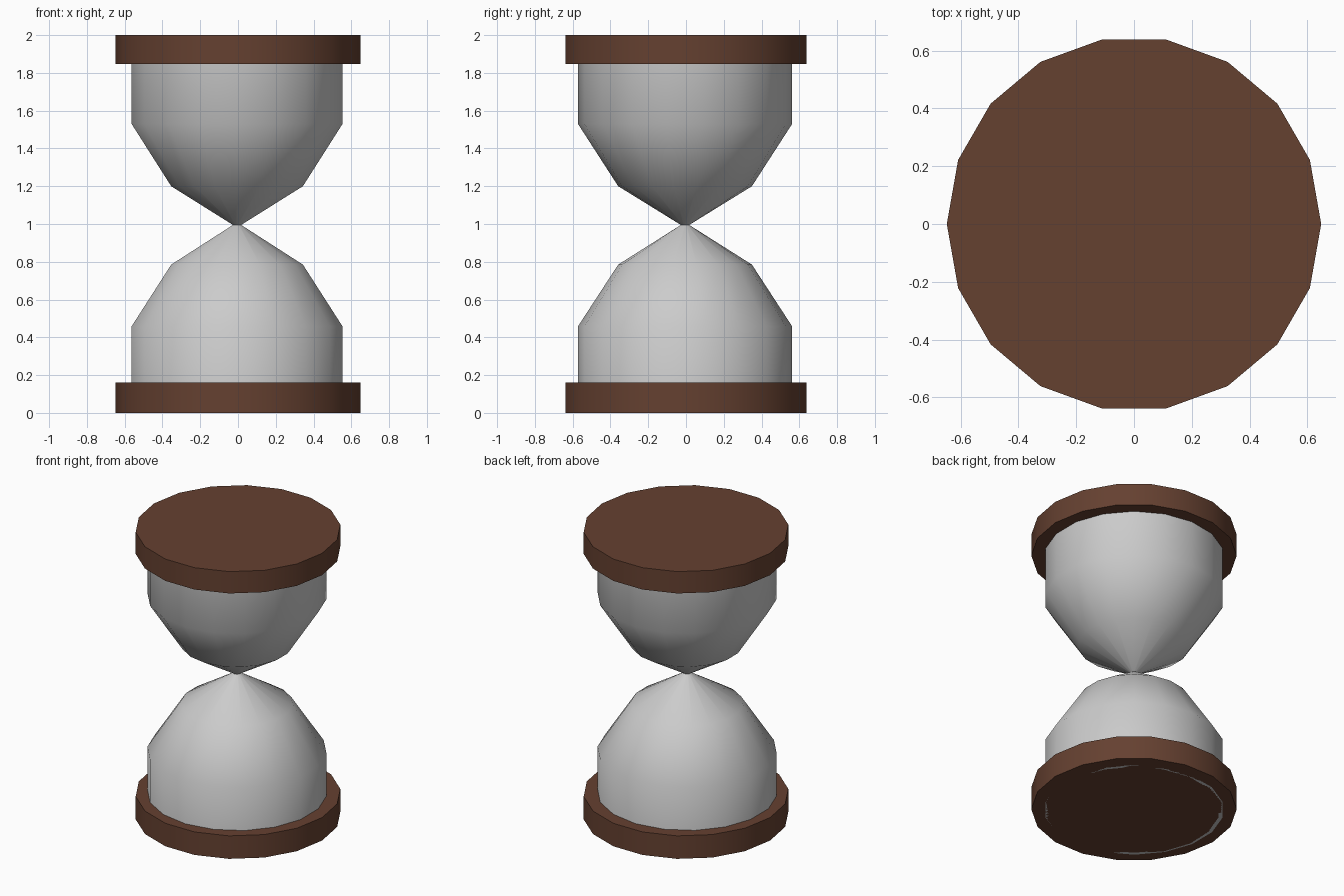
import bpy, bmesh, math

if "Cube" in bpy.data.objects:
    bpy.data.objects.remove(bpy.data.objects["Cube"])

SIDES = 18
wood = bpy.data.materials.new("wood")
wood.diffuse_color = (0.13, 0.052, 0.03, 1)
wood.use_nodes = True
wood.node_tree.nodes["Principled BSDF"].inputs["Base Color"].default_value = wood.diffuse_color


def lathe(name, profile, turn=0.0, center=(0, 0), angle=30, closed=False, material=None):
    """Revolve (radius, z) points around z; radius 0 makes a pole or flat cap."""
    bm = bmesh.new()
    rings = []
    for r, z in profile:
        rings.append([bm.verts.new((center[0] + r * math.cos(turn + math.tau * i / SIDES),
                                    center[1] + r * math.sin(turn + math.tau * i / SIDES), z))
                      for i in range(SIDES)])
    pairs = list(zip(rings, rings[1:]))
    if closed:
        pairs.append((rings[-1], rings[0]))
    else:
        bm.faces.new(rings[0][::-1])
        bm.faces.new(rings[-1])
    for a, b in pairs:
        for i in range(SIDES):
            j = (i + 1) % SIDES
            bm.faces.new((a[i], a[j], b[j], b[i]))
    bmesh.ops.recalc_face_normals(bm, faces=bm.faces)
    mesh = bpy.data.meshes.new(name)
    bm.to_mesh(mesh)
    bm.free()
    obj = bpy.data.objects.new(name, mesh)
    bpy.context.collection.objects.link(obj)
    if material:
        mesh.materials.append(material)
    bpy.ops.object.select_all(action='DESELECT')
    obj.select_set(True)
    bpy.context.view_layer.objects.active = obj
    bpy.ops.object.shade_smooth_by_angle(angle=math.radians(angle))
    return obj


# wooden end discs
for name, z0, z1 in (("bottom_disc", 0.0, 0.16), ("top_disc", 1.848, 2.0)):
    lathe(name, [(0.648, z0), (0.648, z1)], material=wood)

# hourglass bulbs: outer wall up, inner wall back down
outer = [(0.567, 0.0), (0.567, 0.458), (0.354, 0.785), (0.022, 0.995),
         (0.354, 1.2), (0.567, 1.53), (0.567, 1.98)]
inner = [(max(r - 0.025, 0.01), z) for r, z in reversed(outer)]
lathe("glass_bulbs", outer + inner, turn=math.radians(10), center=(-0.005, -0.005),
      angle=50, closed=True)
